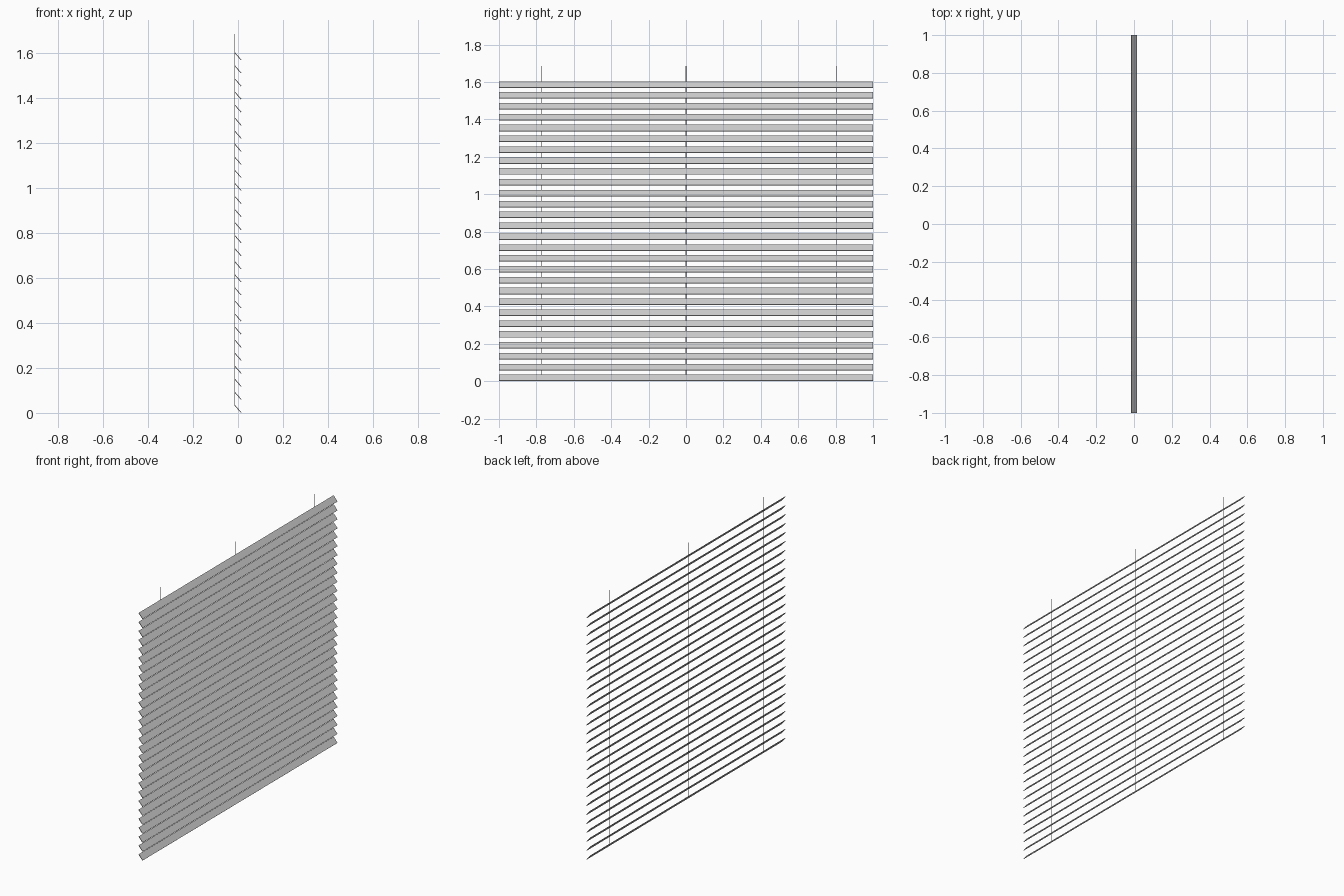
import bpy, bmesh

if "Cube" in bpy.data.objects:
    bpy.data.objects.remove(bpy.data.objects["Cube"])

PITCH = 0.0581      # vertical spacing of slats
COUNT = 28


def prism(name, profile, y0, y1):
    """Extrude an (x, z) profile along y."""
    bm = bmesh.new()
    face = bm.faces.new([bm.verts.new((x, y0, z)) for x, z in profile])
    new = bmesh.ops.extrude_face_region(bm, geom=[face])["geom"]
    bmesh.ops.translate(bm, vec=(0, y1 - y0, 0),
                        verts=[v for v in new if isinstance(v, bmesh.types.BMVert)])
    bmesh.ops.recalc_face_normals(bm, faces=bm.faces)
    mesh = bpy.data.meshes.new(name)
    bm.to_mesh(mesh)
    bm.free()
    obj = bpy.data.objects.new(name, mesh)
    bpy.context.collection.objects.link(obj)
    return obj


# Tilted slats, high at the back (-x) and low at the front (+x)
slat_profile = [(-0.0155, 0.0325), (-0.013, 0.035), (0.0155, 0.0025), (0.013, 0.0)]
for i in range(COUNT):
    slat = prism(f"slat_{i + 1:02d}", slat_profile, -1.0, 1.0)
    slat.location.z = i * PITCH

# Thin vertical cords along the rear edges of the slats
CORD, BOTTOM, TOP = 0.003, 0.031, 1.685
for name, y in (("left_cord", -0.775), ("middle_cord", 0.0), ("right_cord", 0.805)):
    bpy.ops.mesh.primitive_cylinder_add(vertices=8, radius=CORD / 2, depth=TOP - BOTTOM,
                                        location=(-0.0145, y, (TOP + BOTTOM) / 2))
    bpy.context.object.name = name
